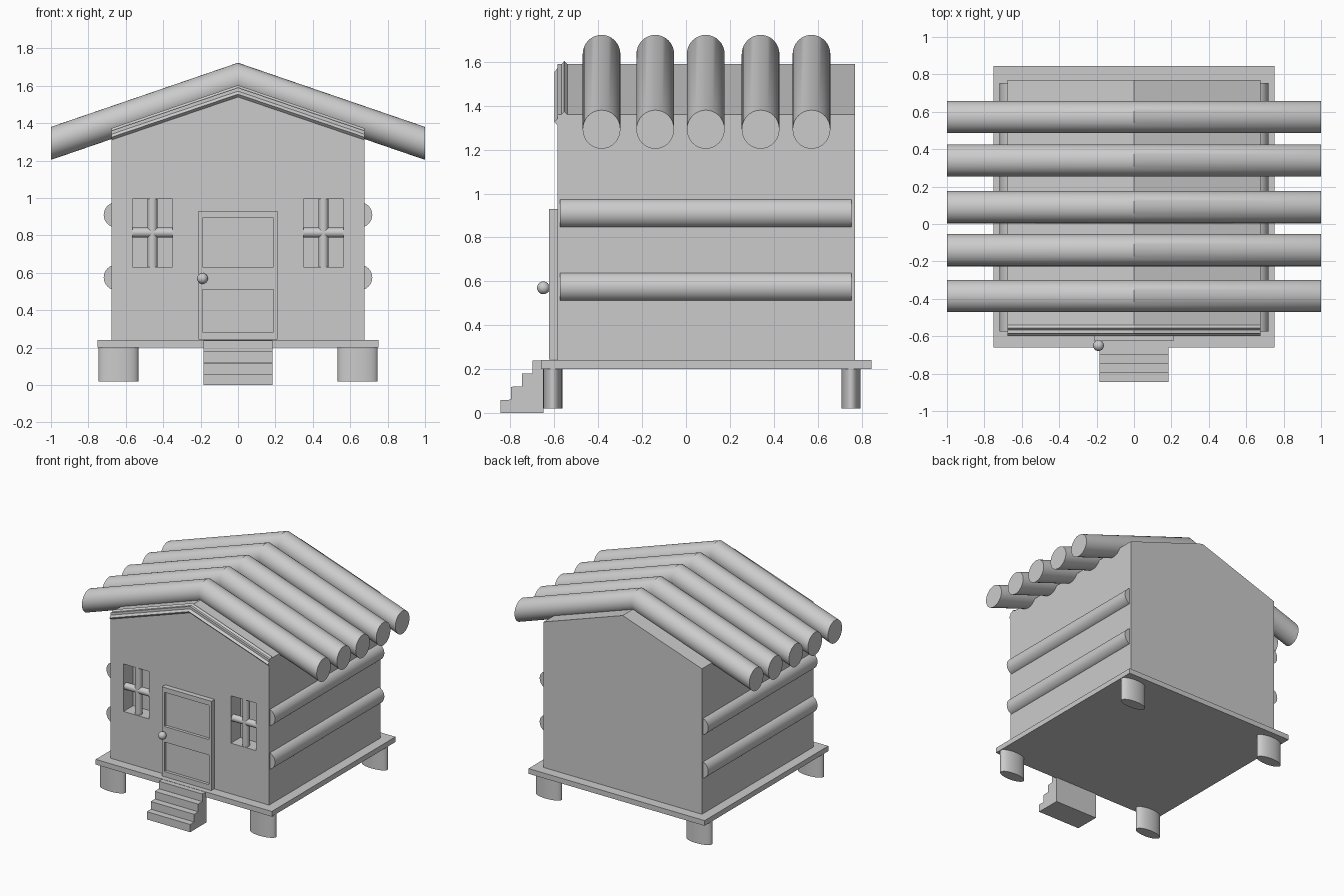
import bpy, bmesh
from math import cos, sin, tau, radians

if "Cube" in bpy.data.objects:
    bpy.data.objects.remove(bpy.data.objects["Cube"])


def loft(name, rings, smooth=False):
    """Skin a closed solid through a list of equal-length vertex rings."""
    bm = bmesh.new()
    vs = [[bm.verts.new(p) for p in ring] for ring in rings]
    n = len(rings[0])
    for a, b in zip(vs, vs[1:]):
        for i in range(n):
            j = (i + 1) % n
            bm.faces.new((a[i], a[j], b[j], b[i]))
    bm.faces.new(vs[0])
    bm.faces.new(vs[-1])
    bmesh.ops.recalc_face_normals(bm, faces=bm.faces)
    me = bpy.data.meshes.new(name)
    bm.to_mesh(me)
    bm.free()
    ob = bpy.data.objects.new(name, me)
    bpy.context.collection.objects.link(ob)
    if smooth:
        bpy.ops.object.select_all(action='DESELECT')
        ob.select_set(True)
        bpy.context.view_layer.objects.active = ob
        bpy.ops.object.shade_smooth_by_angle(angle=radians(30))
    return ob


def box(name, x0, x1, y0, y1, z0, z1):
    return loft(name, [[(x0, y0, z), (x1, y0, z), (x1, y1, z), (x0, y1, z)] for z in (z0, z1)])


def circle(ra, rb, n=32):
    return [(ra * cos(tau * i / n), rb * sin(tau * i / n)) for i in range(n)]


def rod(name, axis, start, end, a, b, ra, rb=None):
    """Cylinder along an axis; a, b are the other two coordinates in order."""
    rings = []
    for t in (start, end):
        ring = []
        for u, v in circle(ra, rb or ra):
            p = [a + u, b + v]
            p.insert('xyz'.index(axis), t)
            ring.append(p)
        rings.append(ring)
    return loft(name, rings, True)


def cut(ob, cutters):
    for c in cutters:
        m = ob.modifiers.new('cut', 'BOOLEAN')
        m.operation, m.solver, m.object = 'DIFFERENCE', 'EXACT', c
        c.hide_render = True
        bpy.context.view_layer.objects.active = ob
        bpy.ops.object.modifier_apply(modifier=m.name)
        bpy.data.objects.remove(c)


# floor platform and oval legs
box('platform', -0.75, 0.75, -0.66, 0.845, 0.20, 0.24)
for s, side in ((-1, 'left'), (1, 'right')):
    for y, end in ((-0.607, 'front'), (0.752, 'back')):
        rod(f'{end}_{side}_leg', 'z', 0.02, 0.205, s * 0.64, y, 0.107, 0.044)

# cabin body with gable top and recessed windows
W = 0.675
gable = [(-W, 0.24), (W, 0.24), (W, 1.36), (0, 1.59), (-W, 1.36)]
body = loft('cabin_body', [[(x, y, z) for x, z in gable] for y in (-0.585, 0.77)])
cut(body, [box('window_cutter', s * 0.457 - 0.108, s * 0.457 + 0.108, -0.7, -0.47, 0.63, 0.995)
           for s in (-1, 1)])

for s, side in ((-1, 'left'), (1, 'right')):
    # window cross bars
    x = s * 0.457
    rod(f'{side}_window_upright', 'z', 0.63, 0.995, x, -0.555, 0.026)
    rod(f'{side}_window_crossbar', 'x', x - 0.108, x + 0.108, -0.555, 0.815, 0.026)
    # half-sunk wall logs
    for z, level in ((0.575, 'lower'), (0.91, 'upper')):
        rod(f'{side}_{level}_wall_log', 'y', -0.575, 0.755, s * 0.65, z, 0.068)

# door with two sunken panels and a knob
door = box('door', -0.21, 0.21, -0.625, -0.58, 0.243, 0.93)
cut(door, [box('panel_cutter', -0.19, 0.19, -0.7, -0.602, z0, z1)
           for z0, z1 in ((0.283, 0.51), (0.63, 0.893))])
bpy.ops.mesh.primitive_uv_sphere_add(segments=24, ring_count=16, radius=0.029,
                                     location=(-0.19, -0.65, 0.57))
bpy.context.object.name = 'door_knob'
bpy.ops.object.shade_smooth_by_angle()

# entrance steps
steps = [(-0.65, 0.0)]
for i in range(4):
    y = -0.846 + 0.049 * i
    steps += [(y, 0.06 * i), (y, 0.0595 * (i + 1))]
steps = steps[:1] + steps[1:] + [(-0.65, 0.238)]
loft('steps', [[(x, y, z) for y, z in steps] for x in (-0.185, 0.185)])

# tilted trim board along the front gable
trim = [(-0.60, 1.555), (-0.555, 1.603), (-0.533, 1.583), (-0.58, 1.535)]
loft('gable_trim', [[(x, y, z - 0.34 * abs(x)) for y, z in trim] for x in (-W, 0, W)])

# bent roof logs
for i, y in enumerate((-0.385, -0.14, 0.09, 0.34, 0.572)):
    loft(f'roof_log_{i + 1}', [[(x, y + u, 1.635 - 0.343 * abs(x) + v)
                               for u, v in circle(0.086, 0.088)] for x in (-1, 0, 1)], True)
